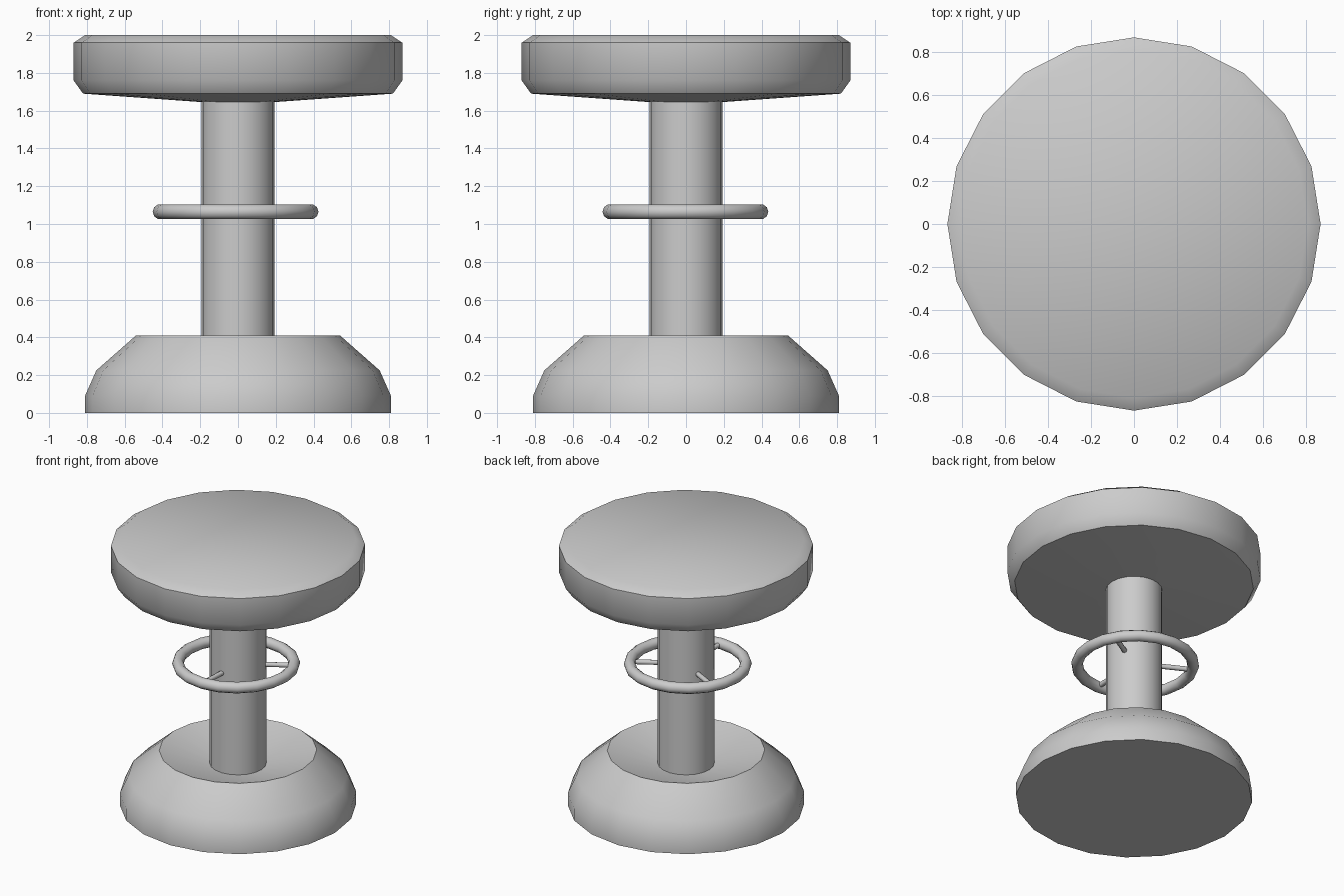
import bpy
import math
from mathutils import Vector

cube = bpy.data.objects.get("Cube")
if cube:
    bpy.data.objects.remove(cube, do_unlink=True)

SIDES = 20
RING_Z = 1.065
RING_CENTRE = Vector((-0.013, -0.003, RING_Z))

grey = bpy.data.materials.new("plain grey")
grey.use_nodes = True
colour = (0.6, 0.6, 0.6, 1)
grey.diffuse_color = colour
grey.node_tree.nodes["Principled BSDF"].inputs["Base Color"].default_value = colour


def finish(obj, name, angle=38):
    obj.name = name
    obj.data.materials.clear()
    obj.data.materials.append(grey)
    bpy.ops.object.select_all(action="DESELECT")
    obj.select_set(True)
    bpy.context.view_layer.objects.active = obj
    bpy.ops.object.shade_smooth_by_angle(angle=math.radians(angle))


def lathe(name, profile):
    """Spin (radius, height) points, listed bottom to top on the outside, about z."""
    verts, faces = [], []
    for r, z in profile:
        for i in range(SIDES):
            a = math.tau * i / SIDES
            verts.append((r * math.cos(a), r * math.sin(a), z))
    for k in range(len(profile) - 1):
        for i in range(SIDES):
            j = (i + 1) % SIDES
            low, high = k * SIDES, (k + 1) * SIDES
            faces.append((low + i, low + j, high + j, high + i))
    # close both ends
    faces.append(tuple(reversed(range(SIDES))))
    faces.append(tuple(range(len(verts) - SIDES, len(verts))))
    mesh = bpy.data.meshes.new(name)
    mesh.from_pydata(verts, [], faces)
    obj = bpy.data.objects.new(name, mesh)
    bpy.context.collection.objects.link(obj)
    finish(obj, name)


# Heavy base with a dished top
lathe("base", [(0.81, 0), (0.81, 0.09), (0.75, 0.225), (0.54, 0.41), (0.15, 0.3)])

# Central column
lathe("column", [(0.194, 0.28), (0.194, 1.66)])

# Round seat with bevelled rim and shallow conical underside
lathe("seat", [(0.19, 1.645), (0.82, 1.69), (0.87, 1.76),
               (0.87, 1.96), (0.81, 2.0)])

# Foot ring
bpy.ops.mesh.primitive_torus_add(major_segments=SIDES, minor_segments=10,
                                 major_radius=0.399, minor_radius=0.04,
                                 location=RING_CENTRE)
finish(bpy.context.object, "foot_ring", 60)

# Three spokes from the column to the ring
for n, degrees in enumerate((30, 150, 270), 1):
    a = math.radians(degrees)
    outward = Vector((math.cos(a), math.sin(a), 0))
    start = Vector((0, 0, RING_Z)) + outward * 0.15
    end = RING_CENTRE + outward * 0.395
    bpy.ops.mesh.primitive_cylinder_add(vertices=8, radius=0.018,
                                        depth=(end - start).length,
                                        location=(start + end) / 2)
    spoke = bpy.context.object
    spoke.rotation_euler = (end - start).to_track_quat("Z", "Y").to_euler()
    finish(spoke, f"spoke_{n}", 60)
